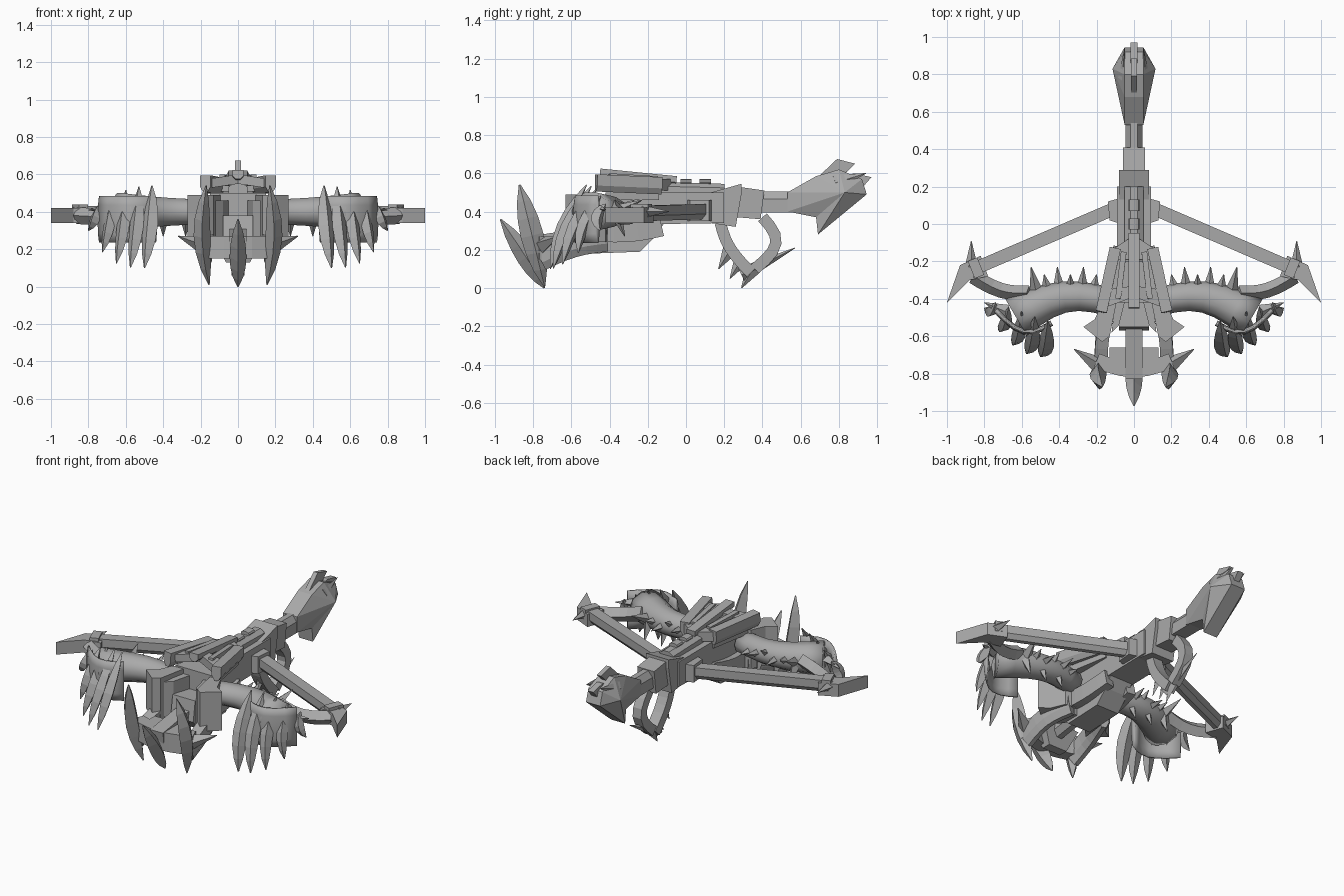
import bpy, bmesh, math
from mathutils import Vector

if "Cube" in bpy.data.objects:
    bpy.data.objects.remove(bpy.data.objects["Cube"])

steel = bpy.data.materials.new("grey_steel")
steel.use_nodes = True
steel.diffuse_color = (0.4, 0.4, 0.4, 1)
steel.node_tree.nodes["Principled BSDF"].inputs["Base Color"].default_value = steel.diffuse_color

# Cross-sections and directions
BOX = [(-1, -1), (1, -1), (1, 1), (-1, 1)]
DIAMOND = [(0, -1), (1, 0), (0, 1), (-1, 0)]
ROOF = [(-1, -1), (1, -1), (1, .3), (.4, 1), (-.4, 1), (-1, .3)]
ROUND = [(math.cos(a * math.pi / 5), math.sin(a * math.pi / 5)) for a in range(10)]
SIDEWAYS, LENGTHWISE = Vector((1, 0, 0)), Vector((0, 1, 0))


# Rules for how thickness changes along a part
def even(t):
    return 1


def pointed(t):
    return max(1 - t, .05)


def fang_shape(t):
    return max(math.sin(math.pi * t) ** .7, .08)


def swelling(t):
    return 1 + t * t * .5


def finish(name, bm, mirror, smooth=False):
    bmesh.ops.recalc_face_normals(bm, faces=bm.faces)
    mesh = bpy.data.meshes.new(name)
    bm.to_mesh(mesh)
    bm.free()
    mesh.materials.append(steel)
    obj = bpy.data.objects.new(name, mesh)
    bpy.context.collection.objects.link(obj)
    if mirror:
        obj.modifiers.new("mirror", "MIRROR").use_mirror_merge = False
    for poly in mesh.polygons:
        poly.use_smooth = smooth


def skin(bm, rings):
    """Join matching rings of vertices and close both ends."""
    for low, high in zip(rings, rings[1:]):
        for k in range(len(low)):
            bm.faces.new((low[k - 1], low[k], high[k], high[k - 1]))
    bm.faces.new(rings[0])
    bm.faces.new(rings[-1])


def sweep(name, start, end, width, height, section=BOX, shape=even, bend=(0, 0, 0),
          side=SIDEWAYS, mirror=True, smooth=False):
    """Carry a section from start to end, bowed by bend at the middle."""
    bm = bmesh.new()
    a, b, bow = Vector(start), Vector(end), Vector(bend)
    steps = 6 if bow.length or shape is fang_shape else 1
    rings = []
    for i in range(steps + 1):
        t = i / steps
        centre = a.lerp(b, t) + bow * math.sin(math.pi * t)
        along = (b - a + bow * math.pi * math.cos(math.pi * t)).normalized()
        across = (side - along * side.dot(along)).normalized()
        up = across.cross(along)
        w, h = width * shape(t), height * shape(t)
        rings.append([bm.verts.new(centre + across * u * w + up * v * h) for u, v in section])
    skin(bm, rings)
    finish(name, bm, mirror, smooth)


def slab(name, profile, width):
    """Side profile of y, z points with the same half width throughout."""
    bm = bmesh.new()
    skin(bm, [[bm.verts.new((x, y, z)) for y, z in profile] for x in (-width, width)])
    finish(name, bm, False)


def plate(name, outline, bottom, top, slope=0):
    """Top outline of x, y points, mirrored; slope tilts it outward."""
    bm = bmesh.new()
    skin(bm, [[bm.verts.new((x, y, z + slope * x)) for x, y in outline] for z in (bottom, top)])
    finish(name, bm, True)


def butt(name, profile, width, hub, bulge):
    """Side profile whose cheeks rise to a central point."""
    bm = bmesh.new()
    left, right = [[bm.verts.new((x, y, z)) for y, z in profile] for x in (-width, width)]
    for ring, x in ((left, -bulge), (right, bulge)):
        peak = bm.verts.new((x, *hub))
        for k in range(len(ring)):
            bm.faces.new((ring[k - 1], ring[k], peak))
    for k in range(len(left)):
        bm.faces.new((left[k - 1], left[k], right[k], right[k - 1]))
    finish(name, bm, False)


# Shoulder stock with a flared, finned butt
sweep("stock_neck", (0, .35, .45), (0, .6, .45), .045, .055, ROOF, mirror=False)
butt("butt", [(.53, .5), (.68, .585), (.8, .62), (.92, .57), (.945, .49), (.69, .28), (.68, .37), (.53, .4)],
     width=.05, hub=(.83, .5), bulge=.115)
slab("butt_top_fin", [(.69, .58), (.79, .675), (.885, .65), (.8, .57)], width=.015)
slab("butt_rear_fin", [(.8, .58), (.88, .6), (.97, .58), (.9, .5)], width=.02)
sweep("butt_side_fin", (.065, .78, .55), (.05, .94, .6), .02, .04, DIAMOND, pointed)

# Receiver and rail
slab("receiver_rear", [(.27, .53), (.41, .51), (.39, .36), (.27, .37)], width=.06)
slab("receiver_collar", [(.13, .5), (.29, .545), (.29, .49), (.26, .32), (.13, .34)], width=.08)
slab("receiver", [(-.42, .5), (.2, .5), (.2, .34), (-.42, .33)], width=.09)
sweep("rail", (0, -.2, .525), (0, .2, .515), .05, .03, ROOF, mirror=False)
for y in (0, .1):
    sweep("rail_stud", (0, y - .03, .555), (0, y + .03, .555), .03, .015, ROUND, mirror=False)
slab("lower_body", [(-.55, .38), (-.1, .36), (-.16, .27), (-.24, .19), (-.5, .18), (-.57, .25)], width=.08)
sweep("body_rib", (.1, -.5, .3), (.08, -.13, .32), .03, .05, bend=(.01, 0, -.02))

# Open hand guard with hooks
sweep("guard_front", (0, .18, .34), (0, .34, .08), .035, .03, bend=(0, -.03, 0), mirror=False)
sweep("guard_rear", (0, .4, .37), (0, .36, .1), .03, .03, bend=(0, .09, 0), mirror=False)
sweep("guard_bottom", (0, .29, .07), (0, .57, .21), .035, .04, DIAMOND, pointed, mirror=False)
for i in range(3):
    root = Vector((0, .23 + i * .06, .2 - i * .05))
    sweep("guard_hook", root, root + Vector((0, -.06, -.1)), .025, .04, DIAMOND, pointed, mirror=False)

# Slotted crown above the bow
sweep("crown_spine", (0, -.05, .56), (0, -.45, .6), .03, .025, ROOF, mirror=False)
sweep("crown_outer_bar", (.1, -.13, .535), (.175, -.47, .55), .03, .045, ROOF)
sweep("crown_inner_bar", (.055, -.15, .56), (.085, -.4, .575), .015, .025)
plate("crown_rear", [(0, -.06), (.12, -.14), (.12, -.19), (0, -.19)], .51, .57)
plate("crown_front", [(0, -.33), (.14, -.35), (.19, -.46), (0, -.39)], .55, .6, slope=-.15)
plate("crown_floor", [(0, -.14), (.1, -.14), (.15, -.42), (0, -.42)], .46, .5)

# Straight bow limbs with sockets and pointed ends
plate("limb_socket", [(.07, .14), (.14, .12), (.13, .02), (.07, 0)], .35, .46)
limb_side = Vector((.4, .9, 0))
limb_root, limb_tip = Vector((.11, .08, .4)), Vector((.82, -.225, .39))
sweep("bow_limb", limb_root, limb_tip, .035, .04, ROOF, side=limb_side)
sweep("limb_end_cap", limb_tip, limb_tip + Vector((.05, -.02, 0)), .05, .05, ROOF, side=limb_side)
plate("limb_end", [(.78, -.28), (.82, -.17), (.93, -.22), (1, -.42), (.88, -.3)], .34, .42)
sweep("limb_end_point", (.87, -.23, .4), (.87, -.09, .4), .035, .035, DIAMOND, pointed)

# Curved organic arms with a row of thorns
sweep("arm", (.12, -.42, .4), (.63, -.5, .4), .075, .07, ROUND, swelling, (0, .07, 0), LENGTHWISE, smooth=True)
sweep("arm_link", (.56, -.37, .42), (.86, -.28, .38), .04, .045, DIAMOND, bend=(0, -.03, -.02), side=LENGTHWISE)
for i in range(6):
    root = Vector((.22 + i * .06, -.37, .4))
    reach = Vector((.02 * (i - 2) / 2, .1 + .04 * (i % 2), .03 * (i % 3)))
    sweep("arm_thorn", root, root + reach, .04, .035, DIAMOND, pointed)
    if i % 2:
        sweep("lower_thorn", root, root + Vector((0, .05, -.13)), .04, .035, DIAMOND, pointed)

# Claws fanning out from each arm
for i in range(5):
    f = i / 4
    top = (.46 + f * .28, -.52 + f * .1, .54 - f * f * .1)
    tip = (.5 + f * .3, -.71 + f * f * .26, .1 + f ** 3 * .2)
    sweep("claw", top, tip, .045 - f * .015, .035, DIAMOND, fang_shape, (-.01, -.03, 0), Vector((1, .5, 0)))
sweep("claw_web", (.44, -.53, .36), (.74, -.46, .36), .015, .13, ROUND, bend=(0, -.08, 0),
      side=Vector((.5, 1, 0)), smooth=True)
sweep("claw_outer_thorn", (.68, -.47, .42), (.8, -.42, .41), .04, .03, DIAMOND, pointed, side=LENGTHWISE)

# Front shields and carrier arms
plate("front_shield", [(.09, -.4), (.17, -.42), (.21, -.51), (.27, -.55), (.17, -.63), (.13, -.6)], .24, .49)
plate("shield_inner", [(.05, -.42), (.1, -.42), (.12, -.58), (.08, -.54)], .2, .46)
sweep("carrier_arm", (.12, -.42, .25), (.175, -.76, .15), .035, .06, ROOF, bend=(.02, 0, .02))
sweep("center_carrier", (0, -.42, .28), (0, -.82, .22), .045, .05, ROOF, mirror=False)

# Cross bar, cup, front fangs and side points
sweep("cross_bar", (-.2, -.73, .21), (.2, -.73, .21), .04, .06, bend=(0, -.05, 0), side=LENGTHWISE, mirror=False)
sweep("lower_cup", (0, -.72, .27), (0, -.72, .13), .13, .06, shape=lambda t: 1 - t / 2, mirror=False)
sweep("side_fang", (.17, -.87, .54), (.155, -.74, .01), .045, .06, DIAMOND, fang_shape, (.03, 0, 0))
sweep("center_fang", (0, -.97, .36), (0, -.74, 0), .045, .05, DIAMOND, fang_shape, (0, .02, -.02), mirror=False)
sweep("side_point", (.18, -.76, .22), (.32, -.67, .27), .05, .05, DIAMOND, pointed, side=LENGTHWISE)
